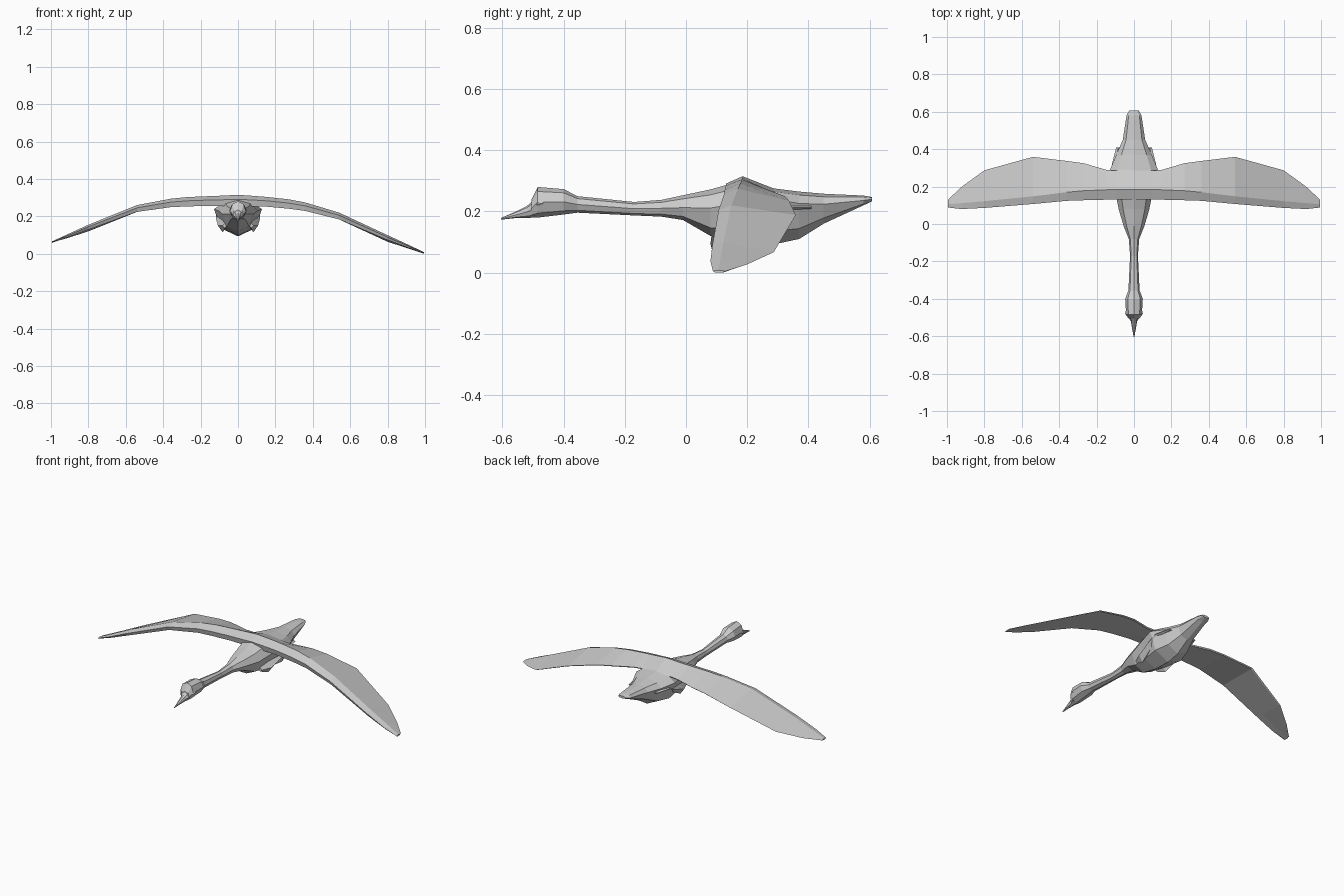
import bpy, bmesh, math
from mathutils import Vector


def loft(name, rings):
    """Skin a list of equal-length rings and cap both ends."""
    bm = bmesh.new()
    loops = [[bm.verts.new(p) for p in r] for r in rings]
    n = len(loops[0])
    for a, b in zip(loops, loops[1:]):
        for i in range(n):
            j = (i + 1) % n
            bm.faces.new((a[i], a[j], b[j], b[i]))
    bm.faces.new(loops[0])
    bm.faces.new(loops[-1][::-1])
    bmesh.ops.recalc_face_normals(bm, faces=bm.faces)
    me = bpy.data.meshes.new(name)
    bm.to_mesh(me)
    bm.free()
    ob = bpy.data.objects.new(name, me)
    bpy.context.collection.objects.link(ob)
    return ob


def body_ring(y, zb, zt, w, mid=0.5, n=8):
    """Faceted oval; mid sets how high the widest point sits."""
    zm = zb + (zt - zb) * mid
    pts = []
    for i in range(n):
        a = 2 * math.pi * i / n
        s = math.sin(a)
        pts.append((w * math.cos(a), y, zm + s * ((zt - zm) if s > 0 else (zm - zb))))
    return pts


# Neck, torso and tail: y, bottom, top, half width, height of widest point
torso = [
    (-0.505, 0.180, 0.240, 0.030, .5), (-0.485, 0.180, 0.280, 0.042, .5),
    (-0.400, 0.190, 0.273, 0.047, .5), (-0.355, 0.196, 0.250, 0.030, .5),
    (-0.170, 0.187, 0.231, 0.021, .5), (-0.080, 0.183, 0.238, 0.028, .5),
    (-0.010, 0.172, 0.253, 0.056, .5), (0.080, 0.120, 0.272, 0.082, .6),
    (0.180, 0.098, 0.300, 0.102, .65), (0.290, 0.093, 0.275, 0.128, .8),
    (0.370, 0.110, 0.265, 0.095, .75), (0.450, 0.160, 0.258, 0.060, .65),
    (0.580, 0.220, 0.252, 0.040, .5), (0.608, 0.233, 0.247, 0.025, .5)]
loft("body", [body_ring(*r) for r in torso])

# Beak
loft("beak", [body_ring(*r) for r in [
    (-0.490, 0.180, 0.245, 0.034, .5), (-0.520, 0.179, 0.218, 0.017, .5),
    (-0.560, 0.178, 0.198, 0.010, .5), (-0.605, 0.173, 0.179, 0.002, .5)]])

# Wings: |x|, leading y, crest y, trailing y, crest z, trailing z, thickness, roll
span = [
    (0.00, 0.130, 0.185, 0.300, 0.315, 0.270, 0.060, 0.000),
    (0.10, 0.130, 0.185, 0.285, 0.309, 0.265, 0.055, 0.001),
    (0.15, 0.130, 0.183, 0.290, 0.306, 0.262, 0.052, 0.002),
    (0.27, 0.127, 0.178, 0.325, 0.297, 0.255, 0.050, 0.006),
    (0.36, 0.124, 0.170, 0.337, 0.284, 0.245, 0.045, 0.010),
    (0.54, 0.107, 0.148, 0.359, 0.240, 0.208, 0.036, 0.020),
    (0.80, 0.086, 0.122, 0.287, 0.127, 0.095, 0.026, 0.028),
    (0.92, 0.080, 0.112, 0.200, 0.072, 0.055, 0.016, 0.028),
    (0.995, 0.088, 0.105, 0.130, 0.037, 0.034, 0.008, 0.029)]


def wing_ring(side, s):
    x, yl, yc, yt, zc, zt, t, roll = s
    d = -side * roll
    return [(side * x, yl, zc - 0.4 * t + d), (side * x, yc, zc + d),
            (side * x, yt, zt + d), (side * x, yt - 0.006, zt - 0.12 * t + d),
            (side * x, yc + 0.015, zc - 1.0 * t + d),
            (side * x, yl + 0.008, zc - 1.0 * t + d)]


loft("wings", [wing_ring(-1, s) for s in span[:0:-1]] + [wing_ring(1, s) for s in span])


def strut(name, points):
    """Tapered four-sided limb: x, y, z, half width, half height."""
    loft(name, [[(x - w, y, z), (x, y, z + h), (x + w, y, z), (x, y, z - h)]
                for x, y, z, w, h in points])


# Tucked legs and eyes on both sides
for side, label in ((-1, "left"), (1, "right")):
    strut(label + "_leg", [
        (side * 0.07, 0.11, 0.150, 0.012, 0.012), (side * 0.082, 0.17, 0.150, 0.025, 0.035),
        (side * 0.095, 0.26, 0.185, 0.022, 0.022), (side * 0.100, 0.32, 0.212, 0.018, 0.008),
        (side * 0.085, 0.41, 0.213, 0.010, 0.004)])
    strut(label + "_eye", [
        (side * 0.036, -0.492, 0.222, 0.003, 0.003), (side * 0.042, -0.480, 0.225, 0.005, 0.007),
        (side * 0.043, -0.466, 0.228, 0.003, 0.003)])
